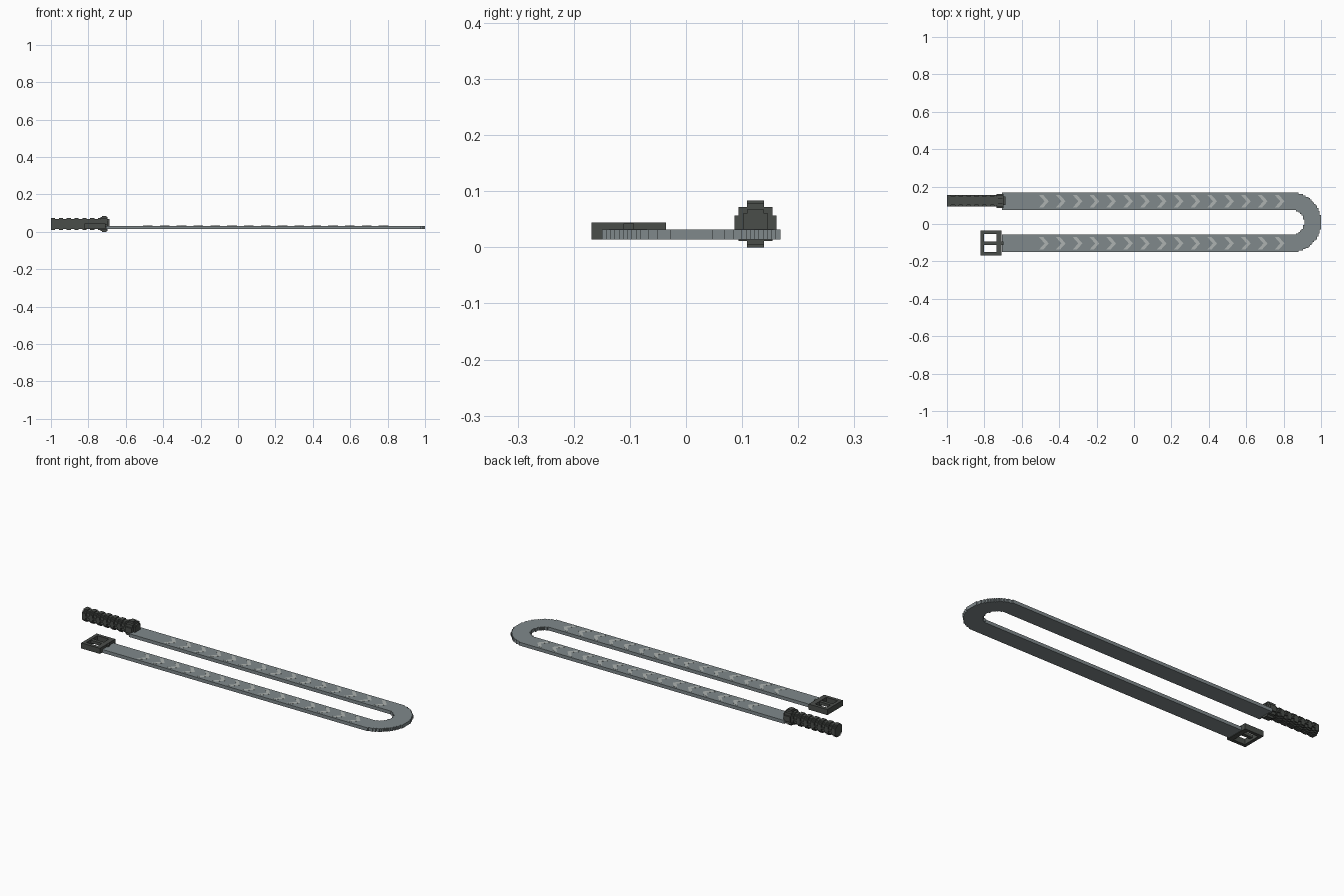
import bpy, bmesh, math
from mathutils import Vector

cube = bpy.data.objects.get("Cube")
if cube:
    bpy.data.objects.remove(cube)

STEP = 0.0075          # block size of the stepped curves
Z0, Z1 = 0.014, 0.032  # strap bottom and top


def material(name, rgb):
    m = bpy.data.materials.new(name)
    m.use_nodes = True
    m.diffuse_color = (*rgb, 1)
    m.node_tree.nodes["Principled BSDF"].inputs["Base Color"].default_value = (*rgb, 1)
    return m


GREY = material("strap grey", (0.215, 0.25, 0.26))
LIGHT = material("chevron light grey", (0.42, 0.45, 0.44))
DARK = material("dark metal", (0.068, 0.075, 0.068))


def finish(name, bm, mat):
    bmesh.ops.recalc_face_normals(bm, faces=bm.faces)
    me = bpy.data.meshes.new(name)
    bm.to_mesh(me)
    bm.free()
    me.materials.append(mat)
    ob = bpy.data.objects.new(name, me)
    bpy.context.collection.objects.link(ob)
    return ob


def prism(bm, points, offset):
    face = bm.faces.new([bm.verts.new(p) for p in points])
    new = bmesh.ops.extrude_face_region(bm, geom=[face], use_keep_orig=True)["geom"]
    moved = [v for v in new if isinstance(v, bmesh.types.BMVert)]
    bmesh.ops.translate(bm, verts=moved, vec=Vector(offset))


def box(bm, x0, x1, y0, y1, z0, z1):
    prism(bm, [(x0, y0, z0), (x1, y0, z0), (x1, y1, z0), (x0, y1, z0)], (0, 0, z1 - z0))


def stepped_half(radius):
    """Stair-stepped half circle as (across, out) pairs from -radius to +radius."""
    rows = max(2, round(2 * radius / STEP))
    h = 2 * radius / rows
    pts = []
    for i in range(rows):
        a = -radius + i * h
        mid = a + h / 2
        out = max(STEP / 2, round(math.sqrt(radius**2 - mid**2) / STEP) * STEP)
        pts += [(a, out), (a + h, out)]
    return pts


# Strap: a U-shaped band with a stepped bend
YC, XC, R_OUT, R_IN = 0.009, 0.843, 0.159, 0.066
START = -0.705
outer = [(XC + o, YC + a, Z0) for a, o in stepped_half(R_OUT)]
inner = [(XC + o, YC + a, Z0) for a, o in reversed(stepped_half(R_IN))]
bm = bmesh.new()
outline = [(START, YC - R_OUT, Z0), *outer, (START, YC + R_OUT, Z0),
           (START, YC + R_IN, Z0), *inner, (START, YC - R_IN, Z0)]
prism(bm, outline, (0, 0, Z1 - Z0))
finish("strap", bm, GREY)

# Rows of chevron plates on both arms
bm = bmesh.new()
mid = (R_OUT + R_IN) / 2
for side in (-1, 1):
    y = YC + side * mid
    for i in range(15):
        x = -0.49 + i * 0.09
        shape = [(-0.008, -0.034), (0.014, -0.034), (0.044, 0), (0.014, 0.034),
                 (-0.008, 0.034), (0.022, 0)]
        prism(bm, [(x + px - 0.01, y + py, Z1 - 0.001) for px, py in shape], (0, 0, 0.0016))
finish("chevrons", bm, LIGHT)

# Handle: core, ribs, collar and nose as stepped rods
HY, HZ = 0.124, 0.0415


def rod(bm, x0, x1, radius):
    half = stepped_half(radius)
    ring = half + [(a, -o) for a, o in reversed(half)]
    prism(bm, [(x0, HY + o, HZ + a) for a, o in ring], (x1 - x0, 0, 0))


bm = bmesh.new()
rod(bm, -0.995, -0.72, 0.027)
finish("handle_grip", bm, DARK)
bm = bmesh.new()
for i in range(7):
    x = -1 + i * 0.042
    rod(bm, x, x + 0.022, 0.0325)
finish("handle_ribs", bm, DARK)
bm = bmesh.new()
rod(bm, -0.735, -0.697, 0.0375)
box(bm, -0.728, -0.704, HY - 0.015, HY + 0.015, 0, 0.083)
rod(bm, -0.70, -0.687, 0.026)
finish("handle_collar", bm, DARK)

# Buckle: square frame with a central prong
bm = bmesh.new()
BX0, BX1, BY0, BY1, BZ = -0.82, -0.708, -0.168, -0.036, 0.044
T = 0.018
box(bm, BX0, BX0 + T, BY0, BY1, Z0, BZ)
box(bm, BX1 - 0.026, BX1, BY0, BY1, Z0, BZ)
for y in (BY0, BY1 - T):
    box(bm, BX0 + T, BX1 - 0.026, y, y + T, Z0, BZ)
finish("buckle_frame", bm, DARK)
bm = bmesh.new()
YM = (BY0 + BY1) / 2
box(bm, BX0 + 0.004, BX1 + 0.009, YM - 0.009, YM + 0.009, 0.026, BZ - 0.002)
finish("buckle_prong", bm, DARK)
